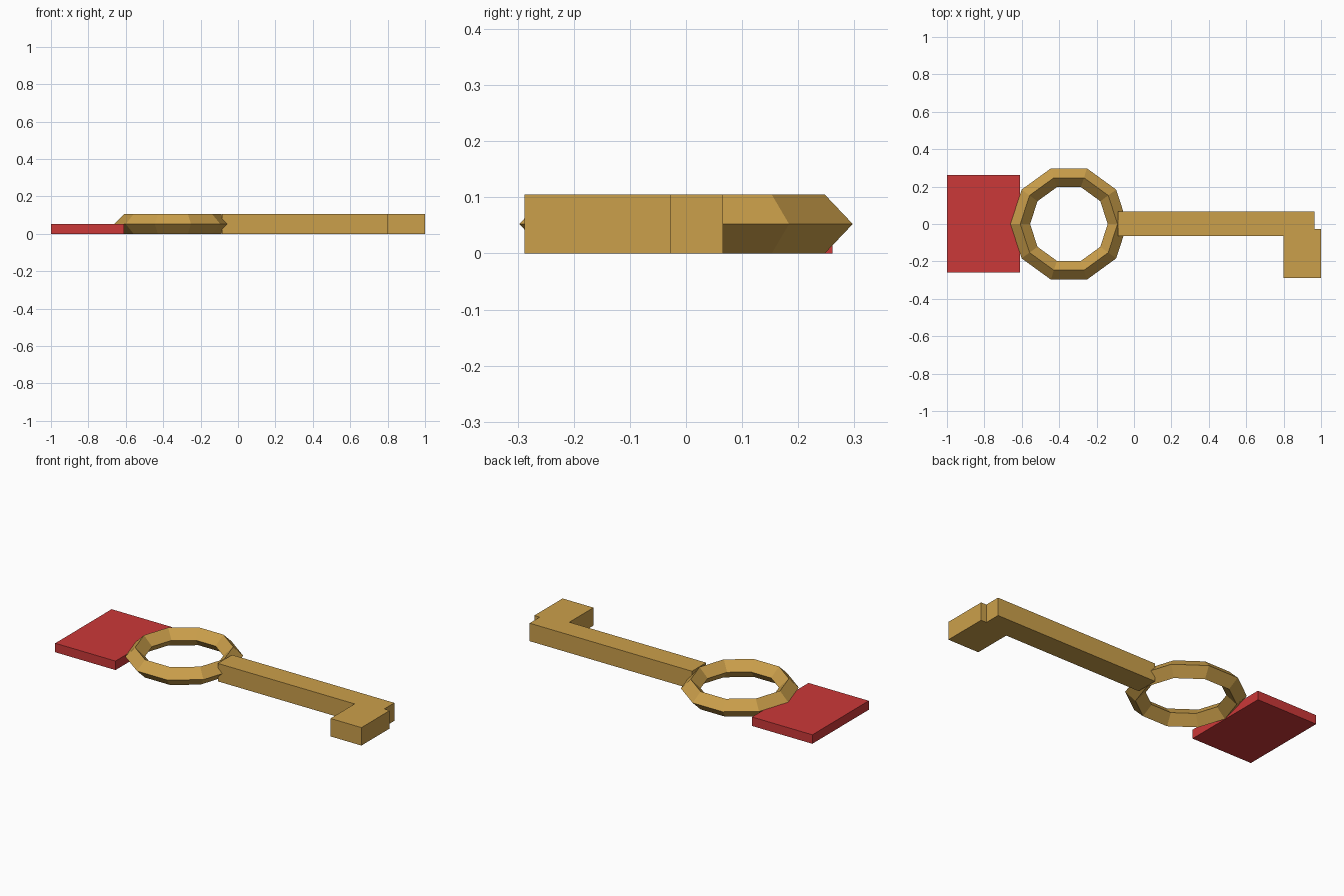
import bpy

if "Cube" in bpy.data.objects:
    bpy.data.objects.remove(bpy.data.objects["Cube"])


def material(name, color):
    mat = bpy.data.materials.new(name)
    mat.diffuse_color = color
    mat.use_nodes = True
    mat.node_tree.nodes["Principled BSDF"].inputs["Base Color"].default_value = mat.diffuse_color
    return mat


gold = material("gold", (0.6, 0.35, 0.07, 1))
red = material("red", (0.6, 0.04, 0.04, 1))


def box(name, lo, hi, mat):
    center = [(a + b) / 2 for a, b in zip(lo, hi)]
    bpy.ops.mesh.primitive_cube_add(size=1, location=center)
    obj = bpy.context.object
    obj.name = name
    obj.scale = [b - a for a, b in zip(lo, hi)]
    bpy.ops.object.transform_apply(location=False, rotation=False, scale=True)
    obj.data.materials.append(mat)
    return obj


T = 0.105  # key thickness

# Ten-sided bow ring with a diamond cross-section
bpy.ops.mesh.primitive_torus_add(major_segments=10, minor_segments=4,
                                 major_radius=0.26, minor_radius=T / 2,
                                 location=(-0.348, 0, T / 2))
ring = bpy.context.object
ring.name = "bow_ring"
ring.data.materials.append(gold)
ring.data.polygons.foreach_set("use_smooth", [False] * len(ring.data.polygons))

# Shaft and bit
box("shaft", (-0.085, -0.065, 0), (0.965, 0.066, T), gold)
box("bit", (0.80, -0.288, 0), (1.0, -0.027, T), gold)

# Red tag under the ring
box("tag", (-1.0, -0.26, 0), (-0.61, 0.261, T / 2), red)
